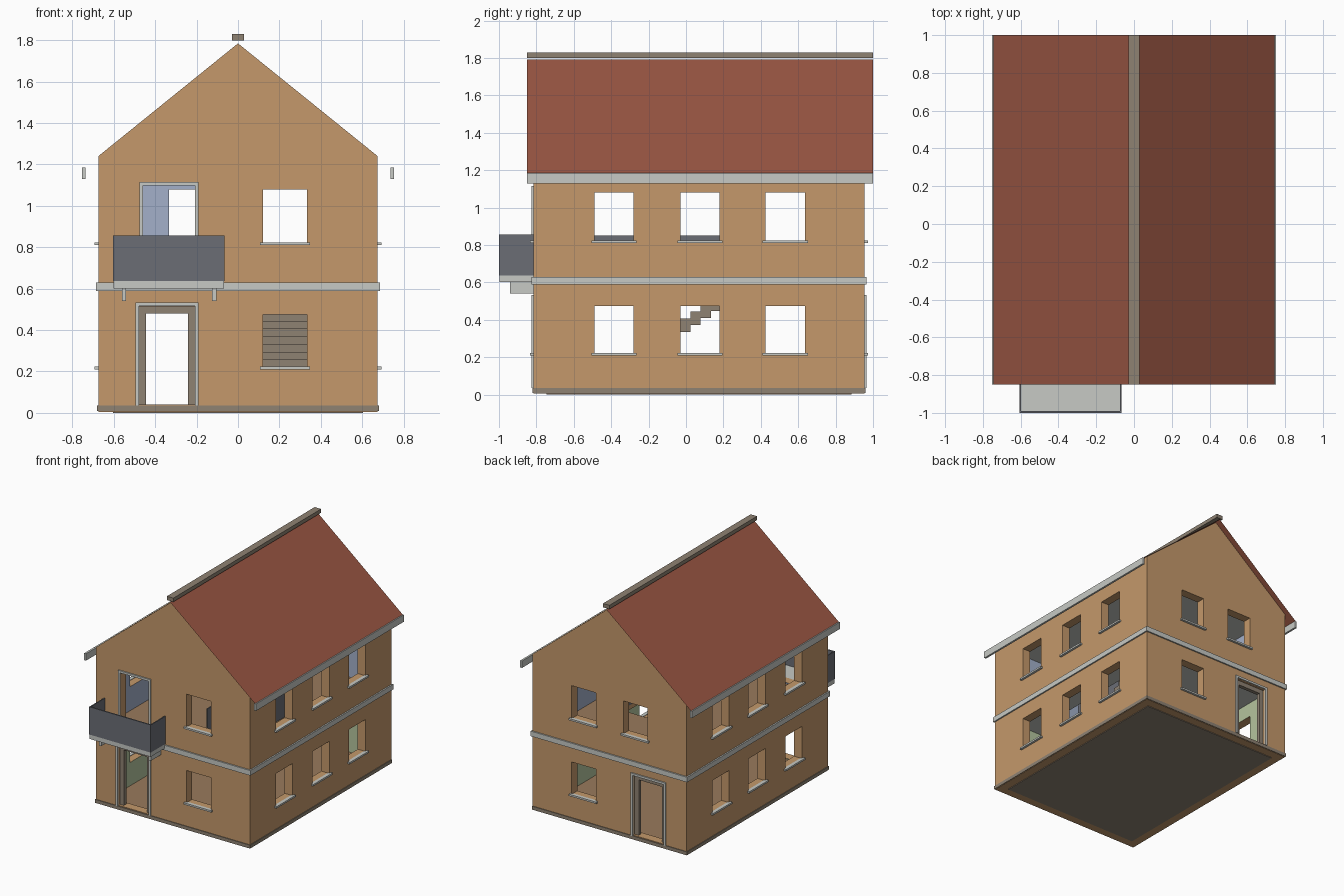
import bpy, bmesh
from mathutils import Vector

if "Cube" in bpy.data.objects:
    bpy.data.objects.remove(bpy.data.objects["Cube"])


def material(name, srgb):
    color = [((c + 0.055) / 1.055) ** 2.4 for c in srgb] + [1]
    m = bpy.data.materials.new(name)
    m.use_nodes = True
    m.diffuse_color = color
    m.node_tree.nodes["Principled BSDF"].inputs["Base Color"].default_value = color
    return m


TAN = material("tan render", (.77, .60, .42))
ROOF = material("red roof", (.60, .335, .26))
GREY = material("light grey trim", (.78, .79, .77))
TAUPE = material("taupe stone", (.56, .51, .45))
SLATE = material("slate panel", (.42, .43, .46))
BLUE = material("blue wall", (.64, .69, .79))
GREEN = material("green wall", (.71, .77, .62))
WOOD = material("wood floor", (.60, .48, .36))


def finish(name, bm, *mats):
    bmesh.ops.recalc_face_normals(bm, faces=bm.faces)
    mesh = bpy.data.meshes.new(name)
    bm.to_mesh(mesh)
    bm.free()
    for m in mats:
        mesh.materials.append(m)
    obj = bpy.data.objects.new(name, mesh)
    bpy.context.scene.collection.objects.link(obj)
    return obj


def boxes(name, mat, *ranges):
    """One object made of boxes, each given as (x0, x1, y0, y1, z0, z1)."""
    bm = bmesh.new()
    for x0, x1, y0, y1, z0, z1 in ranges:
        made = bmesh.ops.create_cube(bm, size=1)
        for v in made["verts"]:
            v.co = Vector(((x0 + x1) / 2 + v.co.x * (x1 - x0),
                           (y0 + y1) / 2 + v.co.y * (y1 - y0),
                           (z0 + z1) / 2 + v.co.z * (z1 - z0)))
    return finish(name, bm, mat)


def cut(obj, *ranges):
    cutter = boxes("cutter", TAN, *ranges)
    cutter.hide_render = True
    mod = obj.modifiers.new("cut", "BOOLEAN")
    mod.operation, mod.solver, mod.object = "DIFFERENCE", "EXACT", cutter
    bpy.context.view_layer.objects.active = obj
    bpy.ops.object.modifier_apply(modifier=mod.name)
    bpy.data.objects.remove(cutter)


# Main dimensions
W, FRONT, BACK = .675, -.815, .955
T = .07
IW, IF, IB = W - T, FRONT + T, BACK - T
EAVE, PEAK, FLOOR, SLAB, UPPER = 1.24, 1.785, .035, .59, .63
ROOF_Y0, ROOF_Y1 = -.85, 1.0
STOREYS = ((.22, .475), (.82, 1.08))
SIDE_WINDOWS = ((-.49, -.28), (-.03, .18), (.425, .635))
GABLE_WINDOW = (.12, .333)
REAR_WINDOW = (-.333, -.12)
DOOR = (-.48, -.205)
BALCONY_DOOR = (-.46, -.205)
STAIR_X, STAIR_Y = (.10, .36), (-.53, .30)

# House body: extruded gable profile with rooms and openings cut out
bm = bmesh.new()
profile = [(-W, .005), (W, .005), (W, EAVE), (0, PEAK), (-W, EAVE)]
face = bm.faces.new([bm.verts.new((x, FRONT, z)) for x, z in profile])
ext = bmesh.ops.extrude_face_region(bm, geom=[face])
for v in ext["geom"]:
    if isinstance(v, bmesh.types.BMVert):
        v.co.y = BACK
house = finish("house_walls", bm, TAN, GREEN, BLUE, WOOD, GREY)
cut(house, (-IW, IW, IF, IB, FLOOR, SLAB), (-IW, IW, IF, IB, UPPER, EAVE - .03))
cut(house, (*STAIR_X, *STAIR_Y, SLAB - .03, UPPER + .03),
    *[(-1, 1, *y, *z) for y in SIDE_WINDOWS for z in STOREYS])
cut(house, *[(*GABLE_WINDOW, -1, 1.1, *z) for z in STOREYS],
    (*REAR_WINDOW, 0, 1.1, *STOREYS[1]),
    (*DOOR, -1, 1.1, FLOOR + .005, .515),
    (*BALCONY_DOOR, -1, 0, UPPER + .01, 1.1))

# Colour the room surfaces by position and direction
for p in house.data.polygons:
    c, n = p.center, p.normal
    if abs(n.z) > .9 and abs(c.x) < IW and IF < c.y < IB:
        for z, index in ((FLOOR, 3), (UPPER, 3), (SLAB, 4), (EAVE - .03, 4)):
            if abs(c.z - z) < .002:
                p.material_index = index
    on_side = abs(abs(c.x) - IW) < .002 and abs(n.x) > .9
    on_end = min(abs(c.y - IF), abs(c.y - IB)) < .002 and abs(n.y) > .9
    if on_side or on_end:
        p.material_index = 1 if c.z < .6 else 2

# Base slab and plinth
boxes("base_slab", TAUPE, (-IW, IW, IF, IB, 0, .02))


def ring(name, mat, out, z0, z1):
    a, f, b, o = W + out, FRONT - out, BACK + out, .004
    boxes(name, mat, (-a, -W + o, f, b, z0, z1), (W - o, a, f, b, z0, z1),
          (-W + o, W - o, f, FRONT + o, z0, z1), (-W + o, W - o, BACK - o, b, z0, z1))


ring("plinth", TAUPE, .005, .008, .035)
ring("storey_band", GREY, .011, .59, .63)

# Roof sheet, ridge cap and eaves boards
bm = bmesh.new()
lines = [[bm.verts.new((x, y, z)) for y in (ROOF_Y0, ROOF_Y1)]
         for x, z in ((-.75, 1.18), (0, PEAK + .006), (.75, 1.18))]
for a, b in zip(lines, lines[1:]):
    bm.faces.new((a[0], b[0], b[1], a[1]))
finish("roof", bm, ROOF)
boxes("ridge_cap", TAUPE, (-.028, .028, ROOF_Y0, ROOF_Y1, 1.80, 1.83))
for side, x in (("left", .745), ("right", -.745)):
    boxes(side + "_eaves_board", GREY,
          (x - .008, x + .008, ROOF_Y0, ROOF_Y1, 1.13, 1.185))

# Window sills
sills = []
for low, high in STOREYS:
    z = (low - .01, low + .004)
    for y0, y1 in SIDE_WINDOWS:
        for x0, x1 in ((-W - .018, -W + .01), (W - .01, W + .018)):
            sills.append((x0, x1, y0 - .016, y1 + .016, *z))
    x0, x1 = GABLE_WINDOW
    for y in ((FRONT - .018, FRONT + .01), (BACK - .01, BACK + .018)):
        sills.append((x0 - .014, x1 + .014, *y, *z))
x0, x1 = REAR_WINDOW
sills.append((x0 - .014, x1 + .014, BACK - .01, BACK + .018, *z))
boxes("window_sills", GREY, *sills)


# Door frames
def frame(name, mat, x0, x1, y0, y1, z0, z1, w):
    boxes(name, mat, (x0, x0 + w, y0, y1, z0, z1), (x1 - w, x1, y0, y1, z0, z1),
          (x0 + w, x1 - w, y0, y1, z1 - w, z1))


for name, wall, out in (("front", FRONT, -.01), ("back", BACK, .01)):
    y0, y1 = sorted((wall, wall + out))
    frame(name + "_door_trim", GREY, -.495, -.19, y0, y1, .035, .533, .017)
    y0, y1 = sorted((wall - out * 2, wall - out * 5))
    frame(name + "_door_frame", TAUPE, *DOOR, y0, y1, FLOOR, .515, .036)
frame("balcony_door_trim", GREY, -.476, -.19, FRONT - .01, FRONT, UPPER, 1.115, .017)

# Balcony
BX0, BX1, BY = -.605, -.065, -1.0
boxes("balcony_slab", GREY, (BX0 + .003, BX1 - .003, BY + .003, FRONT, .602, .64))
boxes("balcony_railing", SLATE, (BX0, BX1, BY, BY + .01, .638, .857),
      (BX0, BX0 + .008, BY + .01, FRONT, .638, .857),
      (BX1 - .008, BX1, BY + .01, FRONT, .638, .857))
boxes("balcony_brackets", GREY,
      *[(x - .01, x + .01, -.94, FRONT, .54, .602) for x in (-.55, -.115)])

# Staircase and the railings around its opening
count = 15
run, rise = (STAIR_Y[1] - STAIR_Y[0]) / count, (UPPER - FLOOR) / (count + 1)
steps = []
for i in range(count):
    y, top = STAIR_Y[0] + run * i, FLOOR + rise * (i + 1)
    steps.append((STAIR_X[0] + .004, STAIR_X[1] - .004, y, y + run,
                  max(top - .072, FLOOR), top))
boxes("staircase", TAUPE, *steps)
boxes("stair_railings", SLATE,
      *[(x - .005, x + .005, *STAIR_Y, UPPER, .85) for x in STAIR_X])
